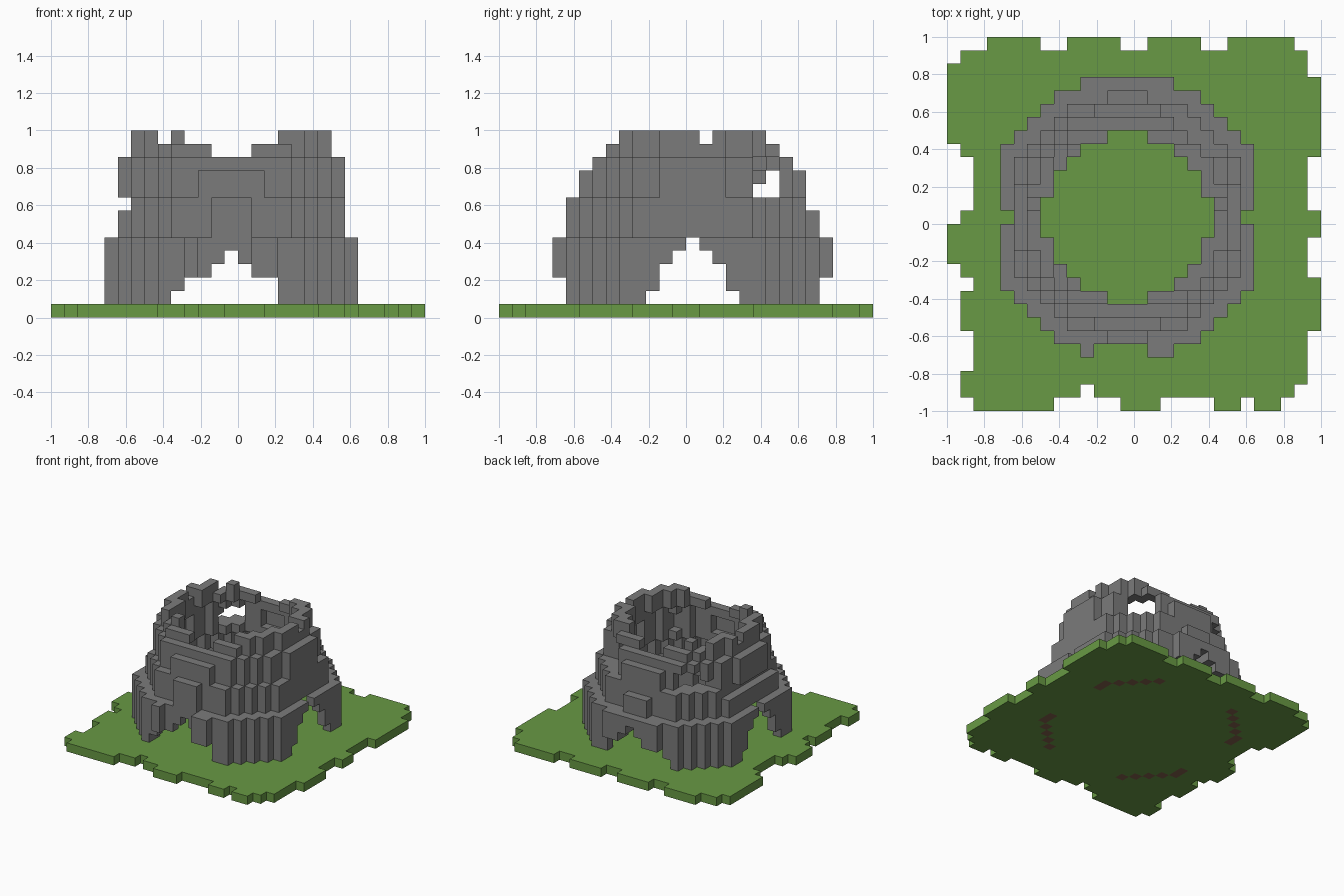
import bpy, bmesh, math
from mathutils import Vector

if "Cube" in bpy.data.objects:
    bpy.data.objects.remove(bpy.data.objects["Cube"])

N = 28                 # cells along each side
S = 2 / N              # cell size
CX, CY = 13, 14        # centre cell of the dome


def material(name, rgb):
    m = bpy.data.materials.new(name)
    m.use_nodes = True
    m.diffuse_color = (*rgb, 1)
    m.node_tree.nodes["Principled BSDF"].inputs["Base Color"].default_value = (*rgb, 1)
    return m


grass = material("grass green", (0.138, 0.320, 0.058))
stone = material("stone grey", (0.198, 0.198, 0.198))
soil = material("soil brown", (0.22, 0.115, 0.07))


def build_blocks(name, cells, mat, hidden_by=()):
    """Turn a set of grid cells into one mesh made of its outer faces."""
    bm = bmesh.new()
    solid = cells | set(hidden_by)
    for cell in cells:
        for axis in range(3):
            for side in (0, 1):
                near = list(cell)
                near[axis] += 2 * side - 1
                if tuple(near) in solid:
                    continue
                u, v = (axis + 1) % 3, (axis + 2) % 3
                corners = []
                for a, b in ((0, 0), (1, 0), (1, 1), (0, 1)):
                    p = Vector(cell)
                    p[axis] += side
                    p[u] += a
                    p[v] += b
                    corners.append(bm.verts.new(p * S - Vector((1, 1, 0))))
                bm.faces.new(corners if side else corners[::-1])
    bmesh.ops.remove_doubles(bm, verts=bm.verts, dist=S / 50)
    mesh = bpy.data.meshes.new(name)
    bm.to_mesh(mesh)
    bm.free()
    mesh.materials.append(mat)
    obj = bpy.data.objects.new(name, mesh)
    bpy.context.collection.objects.link(obj)
    return obj


# Ragged lawn: start and end cell for bands of rows, bottom to top
lawn = set()
bands = [(1, 1, 1, 25), (2, 2, 1, 26), (3, 5, 2, 26), (6, 8, 1, 27),
         (9, 9, 2, 27), (10, 10, 1, 26), (11, 12, 0, 26), (13, 13, 0, 27),
         (14, 14, 1, 27), (15, 18, 2, 26), (19, 19, 1, 27),
         (20, 24, 0, 27), (25, 25, 0, 26), (26, 26, 1, 26)]
for j0, j1, i0, i1 in bands:
    lawn |= {(i, j, 0) for j in range(j0, j1 + 1) for i in range(i0, i1 + 1)}
lawn.discard((10, 1, 0))
for row, spans in ((0, ((2, 7), (13, 15), (20, 21), (23, 24))),
                   (N - 1, ((3, 6), (9, 12), (15, 18), (21, 25)))):
    for a, b in spans:
        lawn |= {(i, row, 0) for i in range(a, b + 1)}

# Soil blocks under the four feet
foot_arc = [(d, 14 - d) for d in range(5, 10)] + [(9, 4)]
footing = {(CX + sx * a, CY + sy * b, 0)
           for a, b in foot_arc for sx in (-1, 1) for sy in (-1, 1)}
lawn -= footing

# Dome wall: outer and inner radius and the x and y limits for each layer
outer = [0] + [10.5] * 5 + [9.1] * 3 + [8.4] * 3 + [7.4] * 2
inner = [0, 9.4, 9.4, 8.9, 8.9, 8.9, 7.7, 7.7, 6.9, 7.2, 7.2, 6.8, 6.2, 6.2]
limit_x = [0] + [9] * 5 + [8] * 6 + [7, 7]
limit_y = [0, 9, 9, 10, 10, 10, 9, 9, 9, 8, 8, 7, 6, 5]
arch_front = {1: 3, 2: 3, 3: 1, 4: 0}
arch_side = {1: 3, 2: 2, 3: 2, 4: 1, 5: 0}


def in_wall(dx, dy, k):
    ax, ay = abs(dx), abs(dy)
    if not inner[k] < math.hypot(dx, dy) <= outer[k]:
        return False
    if ax > limit_x[k] or ay > limit_y[k]:
        return False
    # arched doorways on the four sides
    if ay > ax and (ax <= arch_front.get(k, -1) or (k == 1 and dx == -4)):
        return False
    if ax > ay and ay <= arch_side.get(k, -1):
        return False
    # broken outer layer over the front doorway, and missing single courses
    if dy == -10 and dx not in (-3, 2, 3):
        return False
    if k == 8 and (dy == 9 or dx == -8):
        return False
    # broken windows high in the two back corners
    if ax >= 4 and dy >= 5:
        if dx > 0 and 9 <= k <= 11:
            return False
        if dx < 0 and (k == 9 or (k == 10 and dy >= 6)):
            return False
    # crumbled rim
    if k == 12 and ax <= 1:
        return False
    if k == 13 and (ax <= 2 or dx == -5 or dy == 1):
        return False
    return True


wall = {(CX + dx, CY + dy, k)
        for k in range(1, 14) for dx in range(-10, 11) for dy in range(-10, 11)
        if in_wall(dx, dy, k)}

build_blocks("lawn", lawn, grass, footing)
build_blocks("foot_soil", footing, soil, lawn)
build_blocks("ruined_dome_wall", wall, stone)
